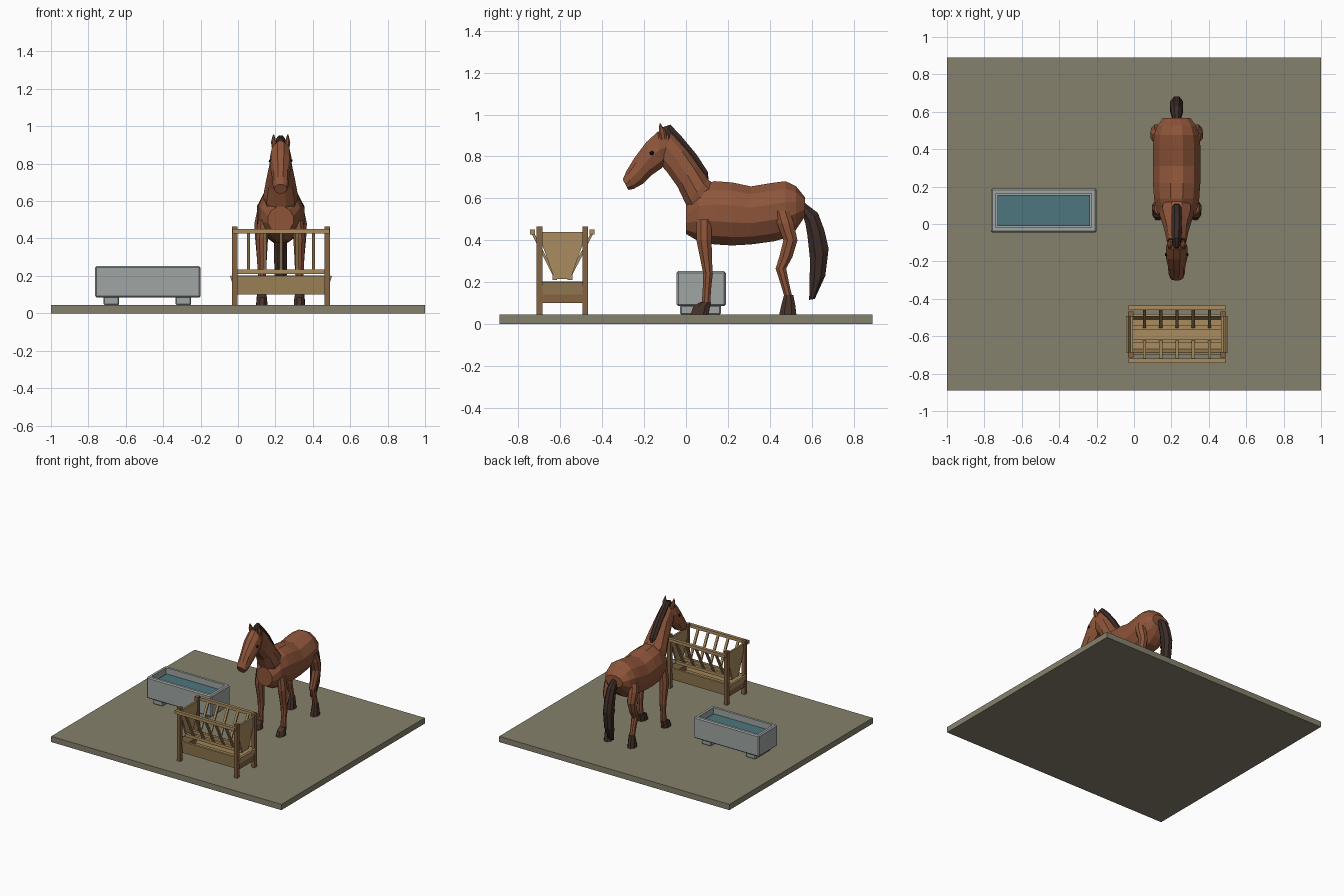
import bpy, bmesh, math
from mathutils import Matrix, Vector


def mat(name, rgb):
    m = bpy.data.materials.new(name)
    m.diffuse_color = (*rgb, 1)
    return m


GROUND = mat("dry_grass", (0.235, 0.22, 0.15))
STONE = mat("trough_grey", (0.35, 0.38, 0.37))
WATER = mat("water_blue", (0.075, 0.18, 0.21))
TAN = mat("light_wood", (0.40, 0.265, 0.115))
WOOD = mat("dark_wood", (0.24, 0.125, 0.052))
COAT = mat("chestnut_coat", (0.27, 0.09, 0.042))
HAIR = mat("dark_hair", (0.045, 0.025, 0.02))
HOOF = mat("hoof_brown", (0.065, 0.033, 0.024))
BLACK = mat("eye_black", (0.008, 0.008, 0.01))


def finish(name, bm, m):
    bmesh.ops.recalc_face_normals(bm, faces=bm.faces)
    me = bpy.data.meshes.new(name)
    bm.to_mesh(me)
    bm.free()
    me.materials.append(m)
    ob = bpy.data.objects.new(name, me)
    bpy.context.collection.objects.link(ob)
    return ob


def box(name, x, y, z, m, tilt=None, bevel=0):
    """Box from (min, max) ranges; tilt = (angle, axis) about its centre."""
    c = Vector((sum(x) / 2, sum(y) / 2, sum(z) / 2))
    mx = Matrix.Translation(c)
    if tilt:
        mx = mx @ Matrix.Rotation(tilt[0], 4, tilt[1])
    mx = mx @ Matrix.Diagonal((x[1] - x[0], y[1] - y[0], z[1] - z[0], 1))
    bm = bmesh.new()
    bmesh.ops.create_cube(bm, size=1, matrix=mx)
    if bevel:
        bmesh.ops.bevel(bm, geom=bm.edges[:], offset=bevel, segments=1, affect='EDGES')
    return finish(name, bm, m)


def loft(name, rings, m, n=10):
    """Skin of rounded sections: (y, z of underside, y, z of topside, half width, x)."""
    bm = bmesh.new()
    k = 1 / math.cos(math.pi / n)
    loops = []
    for ya, za, yb, zb, w, x in rings:
        loop = []
        for i in range(n):
            a = 2 * math.pi * (i + 0.5) / n
            t = 0.5 - 0.5 * k * math.cos(a)
            loop.append(bm.verts.new((x + w * math.sin(a), ya + (yb - ya) * t, za + (zb - za) * t)))
        loops.append(loop)
    for a, b in zip(loops, loops[1:]):
        for i in range(n):
            j = (i + 1) % n
            bm.faces.new((a[i], a[j], b[j], b[i]))
    bm.faces.new(loops[0])
    bm.faces.new(loops[-1])
    return finish(name, bm, m)


# Ground slab
box("ground_slab", (-1, 1), (-0.89, 0.89), (0, 0.045), GROUND)

# Water trough: bevelled block with a hollow, water sheet and two feet
trough = box("trough", (-0.765, -0.2), (-0.045, 0.19), (0.085, 0.252), STONE, bevel=0.008)
bm = bmesh.new()
bm.from_mesh(trough.data)
top = max(bm.faces, key=lambda f: f.calc_center_median().z)
bmesh.ops.inset_region(bm, faces=[top], thickness=0.026)
bmesh.ops.translate(bm, verts=bmesh.ops.extrude_discrete_faces(bm, faces=[top])["faces"][0].verts[:],
                    vec=(0, 0, -0.12))
bm.to_mesh(trough.data)
bm.free()
box("trough_water", (-0.731, -0.234), (-0.011, 0.156), (0.2, 0.208), WATER)
for x in (-0.72, -0.335):
    box("trough_foot", (x, x + 0.085), (-0.028, 0.167), (0.045, 0.09), STONE, bevel=0.006)

# Hay feeder: symmetric about its own centre
FX, FY = 0.23, -0.59
for sx in (-1, 1):
    for sy in (-1, 1):
        px, py = FX + sx * 0.247, FY + sy * 0.109
        box("feeder_post", (px - 0.014, px + 0.014), (py - 0.014, py + 0.014), (0.045, 0.465), WOOD)
    # end panel, tapering down
    bm = bmesh.new()
    px = FX + sx * 0.242
    outline = [(-0.112, 0.44), (0.112, 0.44), (0.104, 0.40), (0.038, 0.215), (-0.038, 0.215), (-0.104, 0.40)]
    f = bm.faces.new([bm.verts.new((px - 0.007, FY + y, z)) for y, z in outline])
    ext = bmesh.ops.extrude_face_region(bm, geom=[f])["geom"]
    bmesh.ops.translate(bm, verts=[v for v in ext if isinstance(v, bmesh.types.BMVert)], vec=(0.014, 0, 0))
    finish("feeder_end_panel", bm, TAN)
    # tray ends
    px = FX + sx * 0.257
    box("tray_end_board", (px - 0.006, px + 0.006), (FY - 0.098, FY + 0.098), (0.138, 0.202), TAN,
        (sx * 0.32, 'Y'))
    px = FX + sx * 0.245
    box("tray_cross_beam", (px - 0.009, px + 0.009), (FY - 0.096, FY + 0.096), (0.1, 0.148), WOOD)
for sy in (-1, 1):
    py = FY + sy * 0.142
    box("feeder_top_rail", (-0.03, 0.49), (py - 0.012, py + 0.012), (0.427, 0.451), TAN)
    py = FY + sy * 0.036
    box("feeder_bottom_rail", (-0.015, 0.475), (py - 0.011, py + 0.011), (0.21, 0.233), TAN)
    py = FY + sy * 0.092
    box("tray_side_board", (-0.01, 0.47), (py - 0.006, py + 0.006), (0.1, 0.202), TAN, (-sy * 0.2, 'X'))
    for i in range(5):
        px = FX + (i - 2) * 0.087
        py = FY + sy * 0.089
        box("feeder_slat", (px - 0.009, px + 0.009), (py - 0.006, py + 0.006), (0.212, 0.448), TAN,
            (-sy * math.atan2(0.106, 0.21), 'X'))
box("tray_floor", (-0.015, 0.475), (FY - 0.086, FY + 0.086), (0.1, 0.113), TAN)

# Horse
HX = 0.228


def body_part(name, rows, m, n=10):
    return loft(name, [(*r, HX) for r in rows], m, n)


body_part("torso", [
    (0.0, 0.43, 0.0, 0.57, 0.07), (0.06, 0.395, 0.06, 0.66, 0.108), (0.135, 0.38, 0.135, 0.682, 0.125),
    (0.22, 0.375, 0.22, 0.676, 0.131), (0.31, 0.38, 0.31, 0.657, 0.131), (0.42, 0.395, 0.42, 0.675, 0.131),
    (0.475, 0.41, 0.475, 0.682, 0.125), (0.525, 0.45, 0.525, 0.658, 0.108),
    (0.568, 0.515, 0.568, 0.605, 0.075)], COAT, 12)
body_part("neck", [
    (0.03, 0.50, 0.16, 0.65, 0.085), (0.0, 0.57, 0.105, 0.69, 0.093), (-0.04, 0.655, 0.055, 0.765, 0.078),
    (-0.09, 0.725, 0.0, 0.845, 0.062), (-0.12, 0.76, -0.07, 0.925, 0.052)], COAT)
body_part("head", [
    (-0.075, 0.79, -0.085, 0.915, 0.042), (-0.115, 0.745, -0.135, 0.918, 0.058),
    (-0.165, 0.71, -0.19, 0.868, 0.058), (-0.205, 0.67, -0.245, 0.795, 0.047),
    (-0.25, 0.645, -0.285, 0.73, 0.043), (-0.275, 0.64, -0.302, 0.69, 0.035)], COAT)
body_part("mane", [
    (-0.135, 0.905, -0.125, 0.935, 0.012), (-0.115, 0.89, -0.075, 0.952, 0.026),
    (-0.065, 0.85, -0.025, 0.90, 0.03), (0.0, 0.77, 0.05, 0.81, 0.03),
    (0.05, 0.70, 0.105, 0.725, 0.03), (0.07, 0.66, 0.108, 0.675, 0.024)], HAIR, 8)
body_part("tail", [
    (0.55, 0.54, 0.565, 0.58, 0.022), (0.57, 0.48, 0.63, 0.53, 0.034), (0.58, 0.42, 0.66, 0.45, 0.038),
    (0.592, 0.31, 0.681, 0.36, 0.038), (0.59, 0.20, 0.665, 0.23, 0.036),
    (0.588, 0.115, 0.615, 0.12, 0.022)], HAIR, 8)


def leg(name, rows, side, m):
    """Level sections: (rear y, front y, height, half width, sideways offset)."""
    loft(name, [(a, z, b, z, w, HX + side * x) for a, b, z, w, x in rows], m, 8)


for s in (-1, 1):
    leg("front_leg", [(0.05, 0.122, 0.50, 0.03, 0.092), (0.05, 0.122, 0.40, 0.035, 0.1),
                      (0.072, 0.125, 0.29, 0.028, 0.1), (0.082, 0.128, 0.24, 0.026, 0.1),
                      (0.08, 0.12, 0.17, 0.021, 0.1), (0.075, 0.115, 0.09, 0.022, 0.1)], s, COAT)
    leg("front_hoof", [(0.068, 0.12, 0.105, 0.024, 0.1), (0.035, 0.115, 0.085, 0.029, 0.1),
                       (0.022, 0.108, 0.045, 0.032, 0.1)], s, HOOF)
    leg("hind_leg", [(0.42, 0.495, 0.54, 0.03, 0.1), (0.435, 0.515, 0.48, 0.038, 0.105),
                     (0.465, 0.532, 0.40, 0.034, 0.105), (0.445, 0.508, 0.32, 0.028, 0.103),
                     (0.428, 0.478, 0.265, 0.025, 0.102), (0.452, 0.493, 0.19, 0.021, 0.102),
                     (0.473, 0.51, 0.12, 0.021, 0.102)], s, COAT)
    leg("hind_hoof", [(0.468, 0.512, 0.138, 0.023, 0.102), (0.455, 0.522, 0.09, 0.028, 0.102),
                      (0.445, 0.527, 0.045, 0.032, 0.102)], s, HOOF)
    leg("ear", [(-0.125, -0.09, 0.88, 0.016, 0.032), (-0.13, -0.095, 0.915, 0.016, 0.037),
                (-0.127, -0.121, 0.957, 0.003, 0.038)], s, COAT)
    # eye
    bm = bmesh.new()
    bmesh.ops.create_icosphere(bm, subdivisions=1, radius=0.012,
                               matrix=Matrix.Translation((HX + s * 0.053, -0.163, 0.815)))
    finish("eye", bm, BLACK)
